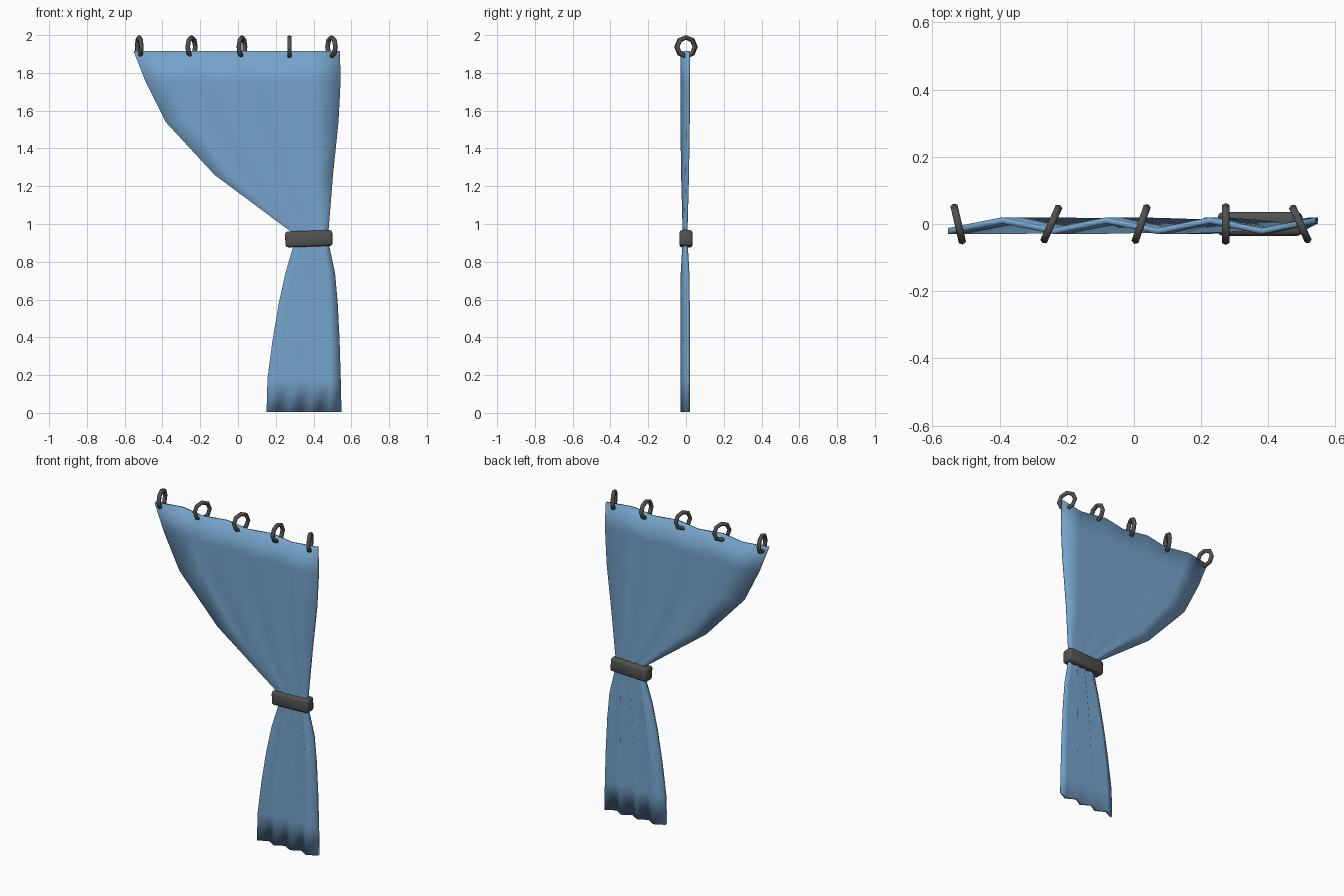
import bpy, bmesh, math

if "Cube" in bpy.data.objects:
    bpy.data.objects.remove(bpy.data.objects["Cube"])


def material(name, rgb):
    m = bpy.data.materials.new(name)
    m.diffuse_color = (*rgb, 1)
    m.use_nodes = True
    m.node_tree.nodes["Principled BSDF"].inputs["Base Color"].default_value = m.diffuse_color
    return m


blue = material("blue fabric", (0.18, 0.37, 0.60))
grey = material("dark grey", (0.085, 0.083, 0.08))


def finish(name, bm, mat):
    bmesh.ops.recalc_face_normals(bm, faces=bm.faces)
    me = bpy.data.meshes.new(name)
    bm.to_mesh(me)
    bm.free()
    me.materials.append(mat)
    for p in me.polygons:
        p.use_smooth = True
    ob = bpy.data.objects.new(name, me)
    bpy.context.collection.objects.link(ob)
    return ob


# Curtain: zigzag pleats gathered at the tie (z, left x, right x, pleat depth)
rows = [(0.005, 0.157, 0.542, 0.016), (0.18, 0.162, 0.538, 0.016),
        (0.38, 0.188, 0.532, 0.016), (0.58, 0.222, 0.522, 0.016),
        (0.74, 0.257, 0.508, 0.014), (0.88, 0.298, 0.478, 0.006),
        (0.96, 0.285, 0.473, 0.004), (1.26, -0.118, 0.497, 0.012),
        (1.54, -0.377, 0.526, 0.016), (1.75, -0.482, 0.537, 0.016),
        (1.915, -0.547, 0.534, 0.016)]
PLEATS = 7
bm = bmesh.new()
grid = []
for z, x0, x1, depth in rows:
    grid.append([bm.verts.new((x0 + (x1 - x0) * i / PLEATS,
                               -0.005 + depth * (1 if i % 2 else -1), z))
                 for i in range(PLEATS + 1)])
for low, high in zip(grid, grid[1:]):
    for i in range(PLEATS):
        bm.faces.new((low[i], low[i + 1], high[i + 1], high[i]))
# Give the cloth thickness by offsetting a second skin and closing the border
border = [e for e in bm.edges if e.is_boundary]
front = list(bm.faces)
copy = bmesh.ops.duplicate(bm, geom=list(bm.verts) + list(bm.edges) + front)
vmap = copy["vert_map"]
for row in grid:
    for i, v in enumerate(row):
        end = -0.006 if i == 0 else 0.006 if i == PLEATS else 0
        v.co.x += end
        vmap[v].co.x += end
        v.co.y -= 0.009
        vmap[v].co.y += 0.009
for e in border:
    a, b = e.verts
    bm.faces.new((a, b, vmap[b], vmap[a]))
finish("curtain", bm, blue)

# Tie band: rounded block around the gathered cloth, slightly tilted
bm = bmesh.new()
bmesh.ops.create_cube(bm, size=1)
bmesh.ops.scale(bm, vec=(0.25, 0.07, 0.084), verts=bm.verts)
bmesh.ops.bevel(bm, geom=list(bm.edges), offset=0.014, segments=2,
                profile=0.5, affect='EDGES')
band = finish("tie_band", bm, grey)
band.location = (0.375, 0, 0.922)
band.rotation_euler = (0, math.radians(-2), 0)

# Hanging rings: octagonal tori at varied twists
R, r, N, M = 0.050, 0.0125, 8, 6
for k, (x, turn) in enumerate([(-0.523, 13), (-0.246, -24), (0.021, -19),
                               (0.273, 0), (0.495, 25)]):
    bm = bmesh.new()
    loops = []
    for i in range(N):
        a = math.tau * i / N
        loops.append([bm.verts.new((
            r * math.sin(math.tau * j / M),
            (R + r * math.cos(math.tau * j / M)) * math.cos(a),
            (R + r * math.cos(math.tau * j / M)) * math.sin(a)))
            for j in range(M)])
    for i in range(N):
        p, q = loops[i], loops[(i + 1) % N]
        for j in range(M):
            bm.faces.new((p[j], q[j], q[(j + 1) % M], p[(j + 1) % M]))
    ring = finish(f"ring_{k + 1}", bm, grey)
    ring.location = (x, 0, 1.9375)
    ring.rotation_euler = (0, 0, math.radians(turn))
